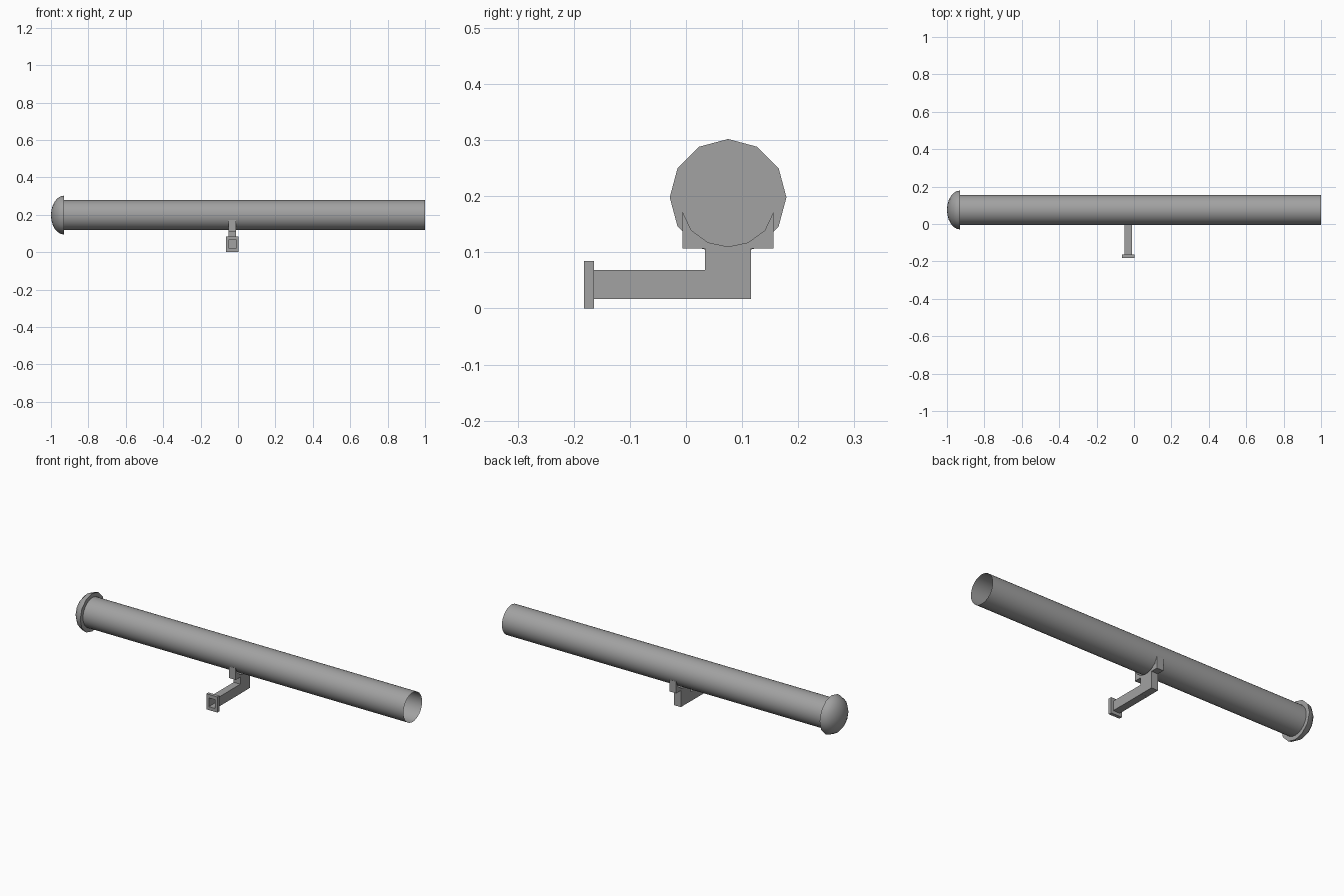
import bpy, bmesh
from math import sin, cos, pi, radians

old = bpy.data.objects.get("Cube")
if old:
    bpy.data.objects.remove(old)

grey = bpy.data.materials.new("metal grey")
grey.use_nodes = True
colour = (0.36, 0.36, 0.36, 1)
grey.diffuse_color = colour
grey.node_tree.nodes["Principled BSDF"].inputs["Base Color"].default_value = colour

AXIS_Y, AXIS_Z = 0.075, 0.198      # centre line of the tube
BRACKET_X, BRACKET_HALF = -0.03, 0.02


def finish(name, bm, smooth=False, solid=True):
    if solid:
        bmesh.ops.recalc_face_normals(bm, faces=bm.faces)
    mesh = bpy.data.meshes.new(name)
    bm.to_mesh(mesh)
    bm.free()
    obj = bpy.data.objects.new(name, mesh)
    bpy.context.collection.objects.link(obj)
    mesh.materials.append(grey)
    if smooth:
        bpy.ops.object.select_all(action='DESELECT')
        obj.select_set(True)
        bpy.context.view_layer.objects.active = obj
        bpy.ops.object.shade_smooth_by_angle(angle=radians(40))
    return obj


def bridge(bm, rings):
    for a, b in zip(rings, rings[1:]):
        n = len(a)
        for i in range(n):
            j = (i + 1) % n
            bm.faces.new((a[i], a[j], b[j], b[i]))


def circle(bm, x, radius, sides):
    return [bm.verts.new((x, AXIS_Y + radius * sin(2 * pi * i / sides),
                          AXIS_Z + radius * cos(2 * pi * i / sides)))
            for i in range(sides)]


# Long thin tube, open at its left end
bm = bmesh.new()
bridge(bm, [circle(bm, x, 0.08, 32) for x in (1.0, -0.93)])
finish("tube", bm, smooth=True)

# Twelve-sided domed end cap with a flat inner face
bm = bmesh.new()
steps = 6
rings = [circle(bm, -0.93 - 0.07 * sin(pi / 2 * k / steps),
                0.104 * cos(pi / 2 * k / steps), 12) for k in range(steps)]
bridge(bm, rings)
bm.faces.new(rings[0])
tip = bm.verts.new((-1.0, AXIS_Y, AXIS_Z))
for i in range(12):
    bm.faces.new((rings[-1][i], rings[-1][(i + 1) % 12], tip))
finish("end_cap", bm, smooth=True)

# Saddle and stem: one profile pushed through along the tube
half = [(0.041, 0.017), (0.041, 0.107), (0.081, 0.107), (0.081, 0.172)]
arc = [(0.088 * sin(radians(a)), -0.088 * cos(radians(a)))
       for a in (48, 24, 0, -24, -48)]
profile = [(AXIS_Y + y, z) for y, z in half]
profile += [(AXIS_Y + y, AXIS_Z + z) for y, z in arc]
profile += [(AXIS_Y - y, z) for y, z in reversed(half)]
bm = bmesh.new()
sides = [[bm.verts.new((BRACKET_X + s * BRACKET_HALF, y, z)) for y, z in profile]
         for s in (-1, 1)]
bridge(bm, sides)
for ring in sides:
    bm.faces.new(ring)
finish("saddle_and_stem", bm)

# Hollow square arm with a flanged mouth, as one skin of rectangles
bm = bmesh.new()
sections = [(0.03, 0.018, 0.024), (-0.182, 0.018, 0.024),
            (-0.182, 0.033, 0.0425), (-0.164, 0.033, 0.0425),
            (-0.164, BRACKET_HALF, 0.026), (0.04, BRACKET_HALF, 0.026)]
rings = [[bm.verts.new((BRACKET_X + sx * w, y, 0.0425 + sz * h))
          for sx, sz in ((-1, -1), (1, -1), (1, 1), (-1, 1))]
         for y, w, h in sections]
bridge(bm, rings)
bm.faces.new(rings[0])
bm.faces.new(rings[-1])
finish("arm_and_flange", bm)
